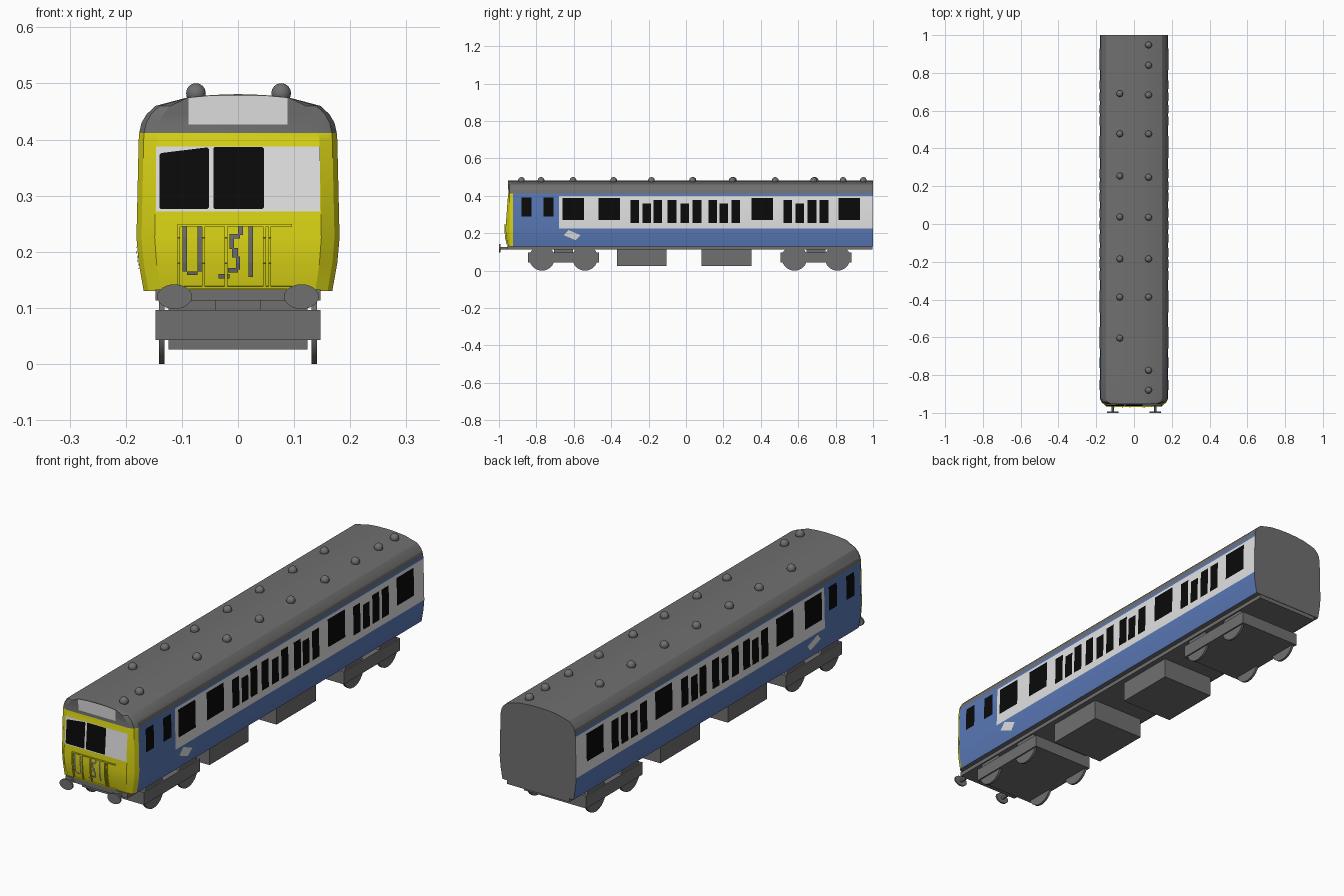
import bpy, bmesh, math
from mathutils import Matrix

if "Cube" in bpy.data.objects:
    bpy.data.objects.remove(bpy.data.objects["Cube"])

def mat(name, r, g, b):
    m = bpy.data.materials.new(name)
    m.diffuse_color = (r, g, b, 1)
    m.use_nodes = True
    m.node_tree.nodes["Principled BSDF"].inputs["Base Color"].default_value = m.diffuse_color
    return m

GREY = mat("roof_grey", .16, .16, .16)
YELLOW = mat("warning_yellow", .72, .68, .008)
BLUE = mat("rail_blue", .10, .19, .47)
WHITE = mat("pale_grey", .76, .76, .76)
BLACK = mat("window_black", .003, .003, .003)

def finish(name, bm, mats, smooth=None):
    me = bpy.data.meshes.new(name)
    bm.to_mesh(me)
    bm.free()
    for m in mats:
        me.materials.append(m)
    ob = bpy.data.objects.new(name, me)
    bpy.context.collection.objects.link(ob)
    if smooth:
        bpy.ops.object.select_all(action='DESELECT')
        ob.select_set(True)
        bpy.context.view_layer.objects.active = ob
        bpy.ops.object.shade_smooth_by_angle(angle=math.radians(smooth))
    return ob

def add_box(bm, x0, x1, y0, y1, z0, z1):
    M = Matrix.Translation(((x0+x1)/2, (y0+y1)/2, (z0+z1)/2)) @ Matrix.Diagonal((x1-x0, y1-y0, z1-z0, 1))
    bmesh.ops.create_cube(bm, size=1, matrix=M)

def add_cyl(bm, centre, axis, r, depth, squash=1, seg=24):
    R = Matrix.Rotation(math.pi/2, 4, 'Y' if axis == 'x' else 'X')
    M = Matrix.Translation(centre) @ Matrix.Diagonal((1, 1, squash, 1)) @ R
    bmesh.ops.create_cone(bm, cap_ends=True, segments=seg, radius1=r, radius2=r, depth=depth, matrix=M)

# Half cross-section: half width, height, y of the nose at that height
P = [(.168, .13, -.95), (.177, .18, -.962), (.181, .225, -.965), (.177, .40, -.952),
     (.176, .412, -.95), (.172, .43, -.95), (.163, .445, -.951), (.147, .46, -.952),
     (.09, .475, -.953), (.045, .4795, -.953), (0, .481, -.953)]

def at(z, k):
    for a, b in zip(P, P[1:]):
        if z <= b[1]:
            t = (z - a[1]) / (b[1] - a[1])
            return a[k] + t * (b[k] - a[k])
    return P[-1][k]

# Body shell lofted along y: rear, livery break, cab end, rounded corner, nose
def ring(kind):
    half = []
    for x, z, fy in P:
        s = 1 if z > .47 else {"corner": .95, "nose": .82}.get(kind, 1)
        y = {"corner": -.943, "nose": fy}.get(kind, kind)
        half.append((x * s, y, z))
    return half + [(-x, y, z) for x, y, z in half[-2::-1]]

bm = bmesh.new()
rings = [[bm.verts.new(c) for c in ring(k)] for k in (1.0, -.68, -.925, "corner", "nose")]
n = len(rings[0])

def face(vs, m):
    bm.faces.new(vs).material_index = m

for s in range(4):
    a, b = rings[s], rings[s+1]
    for i in range(n):
        j = (i + 1) % n
        z = (a[i].co.z + a[j].co.z) / 2
        if z > .412 or i == n - 1:
            m = 0
        elif s >= 2:
            m = 1
        elif s == 0 and .225 < z < .40:
            m = 3
        else:
            m = 2
        face((a[i], a[j], b[j], b[i]), m)
face(rings[0], 0)
f = rings[-1]
for i in range(len(P) - 1):
    vs = [f[i], f[i+1], f[n-2-i], f[n-1-i]]
    if i == len(P) - 2:
        vs = [f[i], f[i+1], f[n-1-i]]
    face(vs, 1 if P[i][1] < .41 else 0)
bmesh.ops.recalc_face_normals(bm, faces=bm.faces)
finish("coach_body", bm, [GREY, YELLOW, BLUE, WHITE], 18)

# Thin painted plates that follow the side or the nose
def plates(name, polys, m, side, off=.002):
    bm = bmesh.new()
    for poly in polys:
        if side:
            for sx in (1, -1):
                vs = [bm.verts.new((sx * (at(z, 0) + off), y, z)) for y, z in poly]
                bm.faces.new(vs if sx > 0 else vs[::-1])
        else:
            bm.faces.new([bm.verts.new((x, at(z, 2) - off, z)) for x, z in poly])
    return finish(name, bm, [m])

def rect(a0, a1, z0, z1):
    cuts = [z0] + [p[1] for p in P if z0 < p[1] < z1] + [z1]
    return [[(a0, u), (a1, u), (a1, v), (a0, v)] for u, v in zip(cuts, cuts[1:])]

def rects(items):
    return [q for it in items for q in rect(*it)]

# Side windows
plates("cab_side_windows", rects([(y, y + .054, .29, .39) for y in (-.88, -.762)]), BLACK, True)
plates("large_side_windows", rects([(y, y + .115, .27, .388) for y in (-.66, -.468, .35, .815)]), BLACK, True)
tall = (-.297, -.174, -.099, .035, .12, .243, .521, .65, .714)
short = (-.233, -.029, .179, .586)
plates("narrow_side_windows", rects([(y, y + .047, .255, .377) for y in tall] +
                                    [(y, y + .045, .255, .36) for y in short]), BLACK, True)
plates("side_panel_mark", [[(-.655, .19), (-.59, .163), (-.564, .19), (-.628, .217)]], WHITE, True)

# Nose: windscreen band, windscreens, roof panel
plates("windscreen_band", rects([(-.146, .146, .272, .388)]), WHITE, False)
plates("windscreens", [[(-.14, .279), (-.137, .276), (-.055, .276), (-.052, .279), (-.052, .383), (-.055, .386), (-.137, .376), (-.14, .373)],
                       [(-.044, .279), (-.041, .276), (.043, .276), (.046, .279), (.046, .384), (.043, .387), (-.041, .387), (-.044, .384)]],
       BLACK, False, .0035)
plates("nose_roof_panel", [[(-.088, .427), (.088, .427), (.088, .474), (.045, .478), (-.045, .478), (-.088, .474)]],
       WHITE, False)

# Equipment panels under the windscreens: yellow ribs and grey hoses
ribs = [(x, x + .005, .135, .246) for x in (-.108, -.064, -.024, .045, .054)]
ribs += [(-.108, .096, .245, .249), (-.108, .096, .135, .139)]
ob = plates("nose_panel_ribs", rects(ribs), YELLOW, False, .001)
mod = ob.modifiers.new("thickness", 'SOLIDIFY')
mod.thickness, mod.offset = .005, 1
hoses = [(-.099, -.091, .165, .246), (-.072, -.064, .165, .246), (-.091, -.072, .159, .165),
         (.019, .027, .155, .246)]
hoses += [(.0, .009, .23, .246), (-.015, .004, .224, .232), (-.015, -.007, .205, .226),
          (-.011, .0, .19, .207), (-.004, .004, .168, .192), (-.018, .0, .163, .171),
          (-.035, -.015, .152, .16)]
plates("nose_hoses", rects(hoses), GREY, False, .003)

# Underframe and equipment boxes
bm = bmesh.new()
add_box(bm, -.147, .147, -.955, .998, .113, .133)
finish("underframe", bm, [GREY])
bm = bmesh.new()
for y0, y1 in ((-.37, -.105), (.083, .35)):
    add_box(bm, -.124, .124, y0, y1, .026, .125)
finish("equipment_boxes", bm, [GREY])

# Bogies with wheels
for name, y in (("front", -.655), ("rear", .695)):
    bm = bmesh.new()
    add_box(bm, -.147, .147, y - .19, y + .19, .043, .096)
    add_box(bm, -.04, .04, y - .05, y + .05, .09, .12)
    finish(name + "_bogie_frame", bm, [GREY])
    bm = bmesh.new()
    for wy in (y - .115, y + .115):
        for x in (-.136, .136):
            add_cyl(bm, (x, wy, .068), 'x', .068, .01)
        add_cyl(bm, (0, wy, .068), 'x', .012, .27, seg=10)
    finish(name + "_wheels", bm, [GREY], 30)

# Buffers
bm = bmesh.new()
for x in (-.113, .113):
    add_cyl(bm, (x, -.9965, .12), 'y', .031, .007, .71)
    add_cyl(bm, (x, -.972, .12), 'y', .007, .046, seg=12)
finish("buffers", bm, [GREY], 30)

# Roof vents
bm = bmesh.new()
left = (.69, .477, .254, .037, -.185, -.387, -.604)
right = (.948, .84, .683, .477, .247, .035, -.185, -.387, -.775, -.88)
for x, ys in ((-.075, left), (.077, right)):
    for y in ys:
        bmesh.ops.create_uvsphere(bm, u_segments=14, v_segments=8, radius=.018,
                                  matrix=Matrix.Translation((x, y, .4825)))
finish("roof_vents", bm, [GREY], 40)
